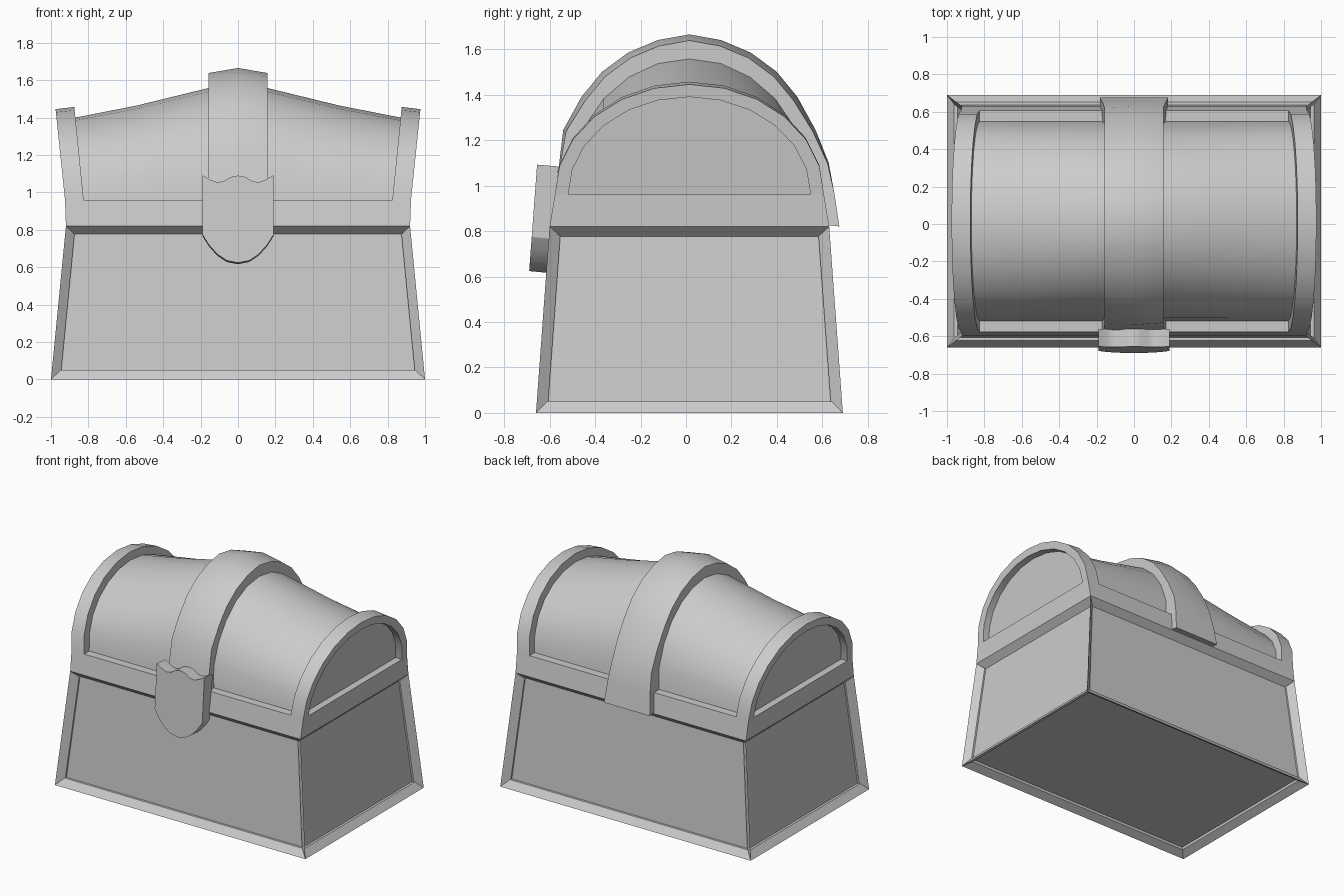
import bpy, bmesh, math

if "Cube" in bpy.data.objects:
    bpy.data.objects.remove(bpy.data.objects["Cube"])

CY, ZB = 0.015, 0.96          # arch centre line and springing height
N = 12                        # arch segments


def finish(name, bm, angle=30):
    bmesh.ops.remove_doubles(bm, verts=bm.verts, dist=1e-5)
    bmesh.ops.recalc_face_normals(bm, faces=bm.faces)
    me = bpy.data.meshes.new(name)
    bm.to_mesh(me)
    bm.free()
    ob = bpy.data.objects.new(name, me)
    bpy.context.collection.objects.link(ob)
    bpy.ops.object.select_all(action='DESELECT')
    ob.select_set(True)
    bpy.context.view_layer.objects.active = ob
    bpy.ops.object.shade_smooth_by_angle(angle=math.radians(angle))
    return ob


def loft(name, rings, band=False, angle=30):
    """Join closed rings; cap with one face, or with a quad strip for C shapes."""
    bm = bmesh.new()
    vs = [[bm.verts.new(p) for p in r] for r in rings]
    m = len(vs[0])
    for a, b in zip(vs, vs[1:]):
        for i in range(m):
            j = (i + 1) % m
            bm.faces.new((a[i], a[j], b[j], b[i]))
    for r in (vs[0], vs[-1]):
        if band:
            for i in range(m // 2 - 1):
                bm.faces.new((r[i], r[i + 1], r[m - 2 - i], r[m - 1 - i]))
        else:
            bm.faces.new(r)
    return finish(name, bm, angle)


def frustum(b, t):
    """Four-sided block from (half x, half y, z) at bottom and top."""
    bm = bmesh.new()
    lo, hi = [[bm.verts.new((sx * hx, CY + sy * hy, z))
               for sx, sy in ((-1, -1), (1, -1), (1, 1), (-1, 1))]
              for hx, hy, z in (b, t)]
    bottom, top = bm.faces.new(lo[::-1]), bm.faces.new(hi)
    for i in range(4):
        j = (i + 1) % 4
        bm.faces.new((lo[i], lo[j], hi[j], hi[i]))
    bm.normal_update()
    return bm, bottom, top


def arch(a, h):
    return [(CY - a * math.cos(math.pi * i / N), ZB + h * math.sin(math.pi * i / N))
            for i in range(N + 1)]


def lean(z):
    return 0.104 * (z - ZB)


# chest body: tapered box with recessed panels on the sides and underneath
bm, bottom, top = frustum((1.0, 0.675, 0), (0.92, 0.615, 0.82))
bmesh.ops.delete(bm, geom=[top], context='FACES_ONLY')
bmesh.ops.inset_individual(bm, faces=bm.faces[:], thickness=0.053, depth=-0.05)
finish("chest_body", bm, 20)

# lid base frame with a ledge around the barrel
bm, bottom, top = frustum((0.92, 0.615, 0.82), (0.925, 0.592, ZB))
bmesh.ops.inset_individual(bm, faces=[top], thickness=0.1)
bmesh.ops.delete(bm, geom=[top, bottom], context='FACES')
finish("lid_frame", bm)

# barrel of the lid; its capped ends are the recessed end panels
rings = []
for x, h in ((-0.875, 0.43), (-0.52, 0.505), (-0.16, 0.597), (0, 0.612),
             (0.16, 0.597), (0.52, 0.505), (0.875, 0.43)):
    k = (x / 0.875) ** 2 * (1 if x > 0 else -1)
    rings.append([(x + k * lean(z), y, z) for y, z in arch(0.533, h)])
loft("lid_barrel", rings)

# outward-leaning rims at both ends
section = arch(0.592, 0.485) + arch(0.533, 0.43)[::-1]
for side, name in ((-1, "lid_rim_left"), (1, "lid_rim_right")):
    rings = []
    for x, dz in ((0.825, 0.012), (0.925, 0)):
        rings.append([(side * (x + lean(z)), y, z + dz * (z - ZB) / 0.485)
                      for y, z in section])
    loft(name, rings, band=True)

# central strap: crowned in the middle, flared at the back end
half = [(0.555, 1.245), (0.475, 1.39), (0.385, 1.50), (0.27, 1.585), (0.14, 1.64)]
outer = ([(-0.59, 0.96), (-0.56, 1.08)] + [(CY - d, z) for d, z in half]
         + [(CY, 1.665)] + [(CY + d, z) for d, z in half[::-1]]
         + [(0.628, 1.10), (0.652, 0.97), (0.675, 0.82)])
rings = []
for s in (-1, 0, 1):
    ring = []
    for k, pts in ((1.0, outer), (0.83, outer[::-1])):
        for y, z in pts:
            w = 0.158 + 0.025 * max(0, min(1, (1.1 - z) / 0.28))
            f = k * (1 - 0.035 * abs(s) * max(0, min(1, (z - 1.0) / 0.4)))
            ring.append((s * w, CY + (y - CY) * f, 0.9 + (z - 0.9) * f))
    rings.append(ring)
loft("lid_strap", rings, band=True)

# lock plate: shield outline, slightly tilted
right = [(0, 1.086), (0.04, 1.078), (0.075, 1.056), (0.11, 1.05), (0.145, 1.062),
         (0.19, 1.088), (0.19, 0.77), (0.155, 0.715), (0.11, 0.665), (0.06, 0.632), (0, 0.62)]
outline = right + [(-x, z) for x, z in right[-2:0:-1]]
front = [(x, -0.655 - 0.0745 * (1.09 - z), z + 0.004) for x, z in outline]
back = [(x, -0.56 - 0.1 * (1.09 - z), z - 0.004) for x, z in outline]
loft("lock_plate", [front, back])
